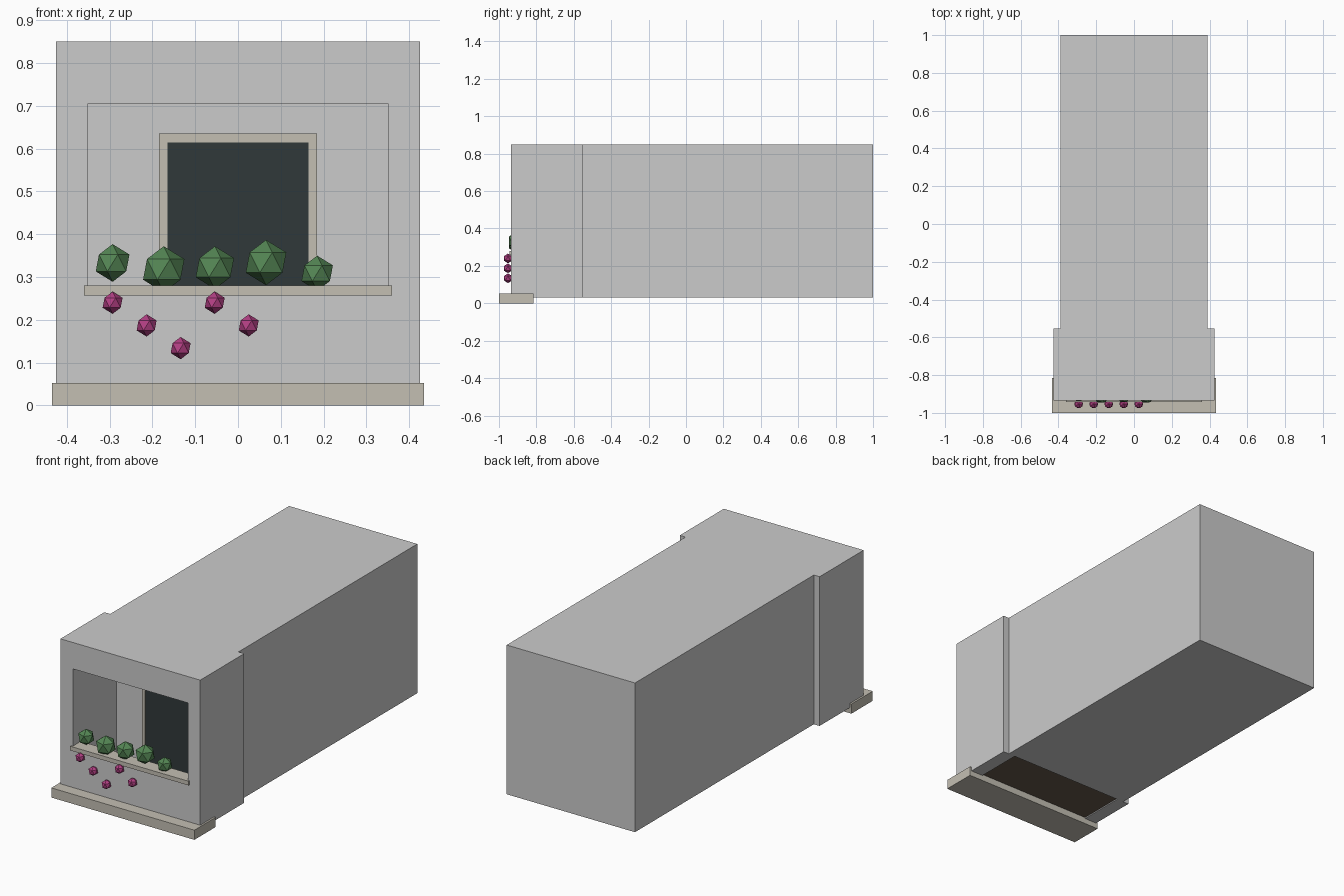
import bpy, bmesh
from mathutils import Matrix

if "Cube" in bpy.data.objects:
    bpy.data.objects.remove(bpy.data.objects["Cube"])

def material(name, rgb):
    m = bpy.data.materials.new(name)
    m.diffuse_color = (*rgb, 1)
    m.use_nodes = True
    m.node_tree.nodes["Principled BSDF"].inputs["Base Color"].default_value = m.diffuse_color
    return m

STONE = material("pale_stone", (0.55, 0.52, 0.45))
GLASS = material("dark_glass", (0.03, 0.04, 0.042))
WOOD = material("brown_floor", (0.13, 0.095, 0.07))
LEAF = material("leaf_green", (0.09, 0.24, 0.09))
BLOOM = material("bloom_pink", (0.45, 0.05, 0.23))

def finish(name, bm, mat=None):
    bmesh.ops.recalc_face_normals(bm, faces=bm.faces)
    me = bpy.data.meshes.new(name)
    bm.to_mesh(me)
    bm.free()
    ob = bpy.data.objects.new(name, me)
    bpy.context.collection.objects.link(ob)
    if mat:
        me.materials.append(mat)
    return ob

def prism(name, points, offset, mat=None):
    """Extrude a closed outline of 3D points along offset."""
    bm = bmesh.new()
    face = bm.faces.new([bm.verts.new(p) for p in points])
    new = bmesh.ops.extrude_face_region(bm, geom=[face])["geom"]
    bmesh.ops.translate(bm, vec=offset,
                        verts=[v for v in new if isinstance(v, bmesh.types.BMVert)])
    return finish(name, bm, mat)

def box(name, x, y, z, mat=None):
    pts = [(x[0], y[0], z[0]), (x[1], y[0], z[0]), (x[1], y[1], z[0]), (x[0], y[1], z[0])]
    return prism(name, pts, (0, 0, z[1] - z[0]), mat)

def ico(name, loc, r, mat):
    bm = bmesh.new()
    bmesh.ops.create_icosphere(bm, subdivisions=1, radius=r,
                               matrix=Matrix.Translation(loc))
    return finish(name, bm, mat)

FRONT, STEP = -0.935, -0.553

# Building body: wider front bay, narrower rear
half = [(0.425, FRONT), (0.425, STEP), (0.39, STEP), (0.39, 1.0)]
outline = half + [(-x, y) for x, y in reversed(half)]
body = prism("building_body", [(x, y, 0.03) for x, y in outline], (0, 0, 0.82))

# Balcony recess: opening above the parapet, open down to the floor behind it
recess = [(-1.1, 0.257), (-0.87, 0.257), (-0.87, -0.1), (STEP, -0.1),
          (STEP, 0.705), (-1.1, 0.705)]
cutter = prism("recess_cutter", [(-0.35, y, z) for y, z in recess], (0.7, 0, 0))
cutter.hide_render = True
mod = body.modifiers.new("recess", "BOOLEAN")
mod.operation, mod.solver, mod.object = "DIFFERENCE", "EXACT", cutter
bpy.context.view_layer.objects.active = body
bpy.ops.object.modifier_apply(modifier=mod.name)
bpy.data.objects.remove(cutter)

# Plinth, floor and parapet sill
box("front_plinth", (-0.435, 0.435), (-1.0, -0.815), (0, 0.053), STONE)
box("balcony_floor", (-0.35, 0.35), (-0.87, STEP), (0.036, 0.05), WOOD)
box("parapet_sill", (-0.36, 0.36), (-0.943, -0.865), (0.257, 0.28), STONE)

# Balcony door with frame
frame = [(0.185, 0.05), (0.185, 0.635), (-0.185, 0.635), (-0.185, 0.05),
         (-0.165, 0.05), (-0.165, 0.615), (0.165, 0.615), (0.165, 0.05)]
prism("door_frame", [(x, -0.57, z) for x, z in frame], (0, 0.017, 0), STONE)
box("door_glass", (-0.165, 0.165), (-0.568, STEP), (0.05, 0.615), GLASS)

# Row of shrubs on the sill
shrubs = [(0.333, 0.044), (0.318, 0.054), (0.322, 0.050), (0.334, 0.053), (0.309, 0.041)]
for i, (z, r) in enumerate(shrubs):
    ico(f"shrub_{i + 1}", (-0.293 + 0.1195 * i, -0.9, z), r, LEAF)

# Blossoms trailing down the parapet
for i in range(5):
    ico(f"blossom_{i + 1}", (-0.293 + 0.0795 * i, -0.952, 0.24 - 0.053 * (i % 3)), 0.026, BLOOM)
